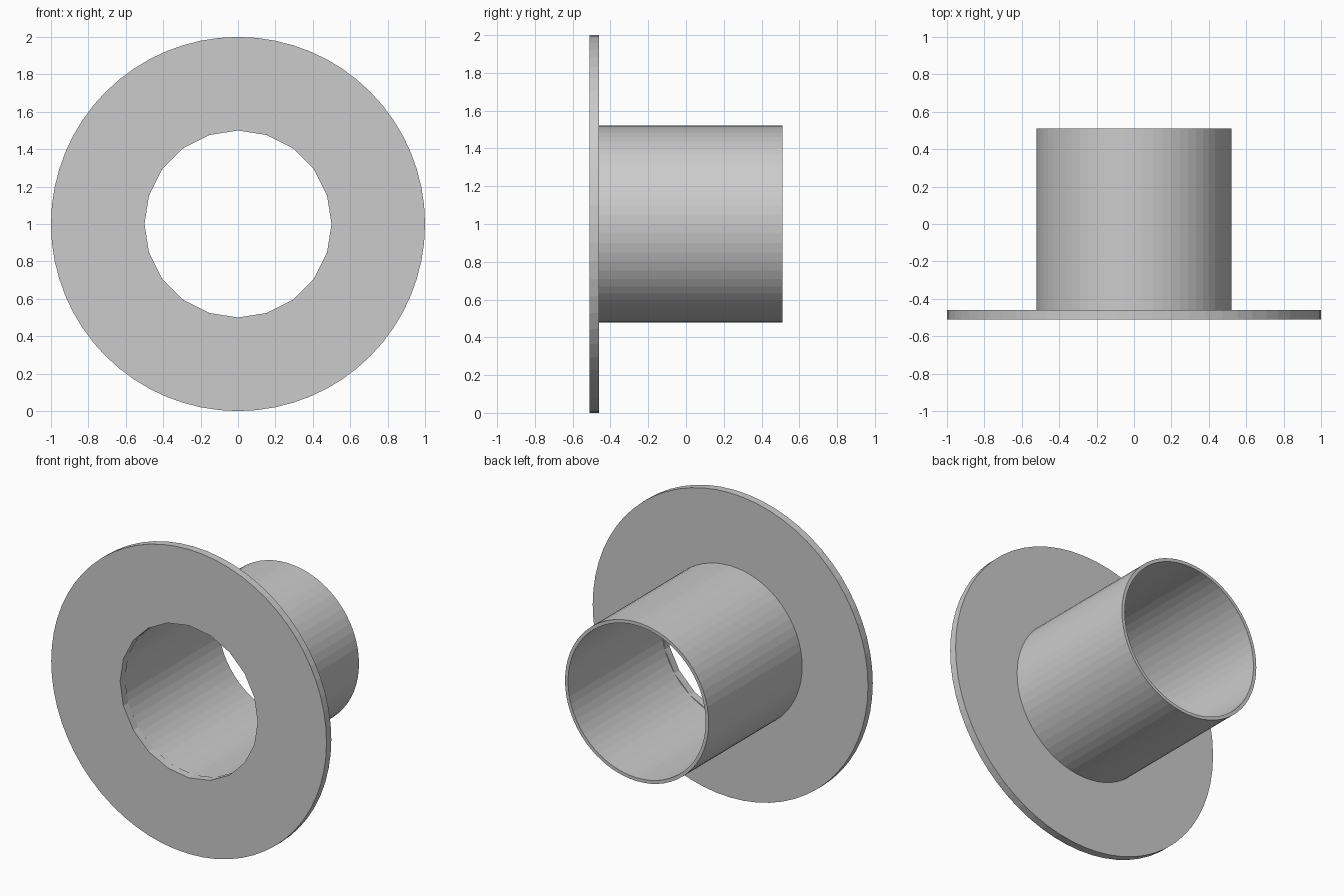
import bpy, bmesh
from math import cos, sin, tau

if "Cube" in bpy.data.objects:
    bpy.data.objects.remove(bpy.data.objects["Cube"])


def circle(bm, radius, sides, y):
    """Ring of connected vertices around the y axis at height z = 1."""
    vs = [bm.verts.new((radius * cos(tau * i / sides), y,
                        1 + radius * sin(tau * i / sides))) for i in range(sides)]
    es = [bm.edges.new((vs[i], vs[(i + 1) % sides])) for i in range(sides)]
    return vs, es


def ring(name, r_out, n_out, r_in, n_in, y0, y1):
    """Flat annulus at y0, extruded to y1; the two rims may differ in sides."""
    bm = bmesh.new()
    vo, eo = circle(bm, r_out, n_out, y0)
    vi, ei = circle(bm, r_in, n_in, y0)
    if n_out == n_in:
        for i in range(n_out):
            j = (i + 1) % n_out
            bm.faces.new((vo[i], vo[j], vi[j], vi[i]))
    else:
        # Stitch unequal rims by advancing whichever lags behind
        a = b = 0
        while a < n_out or b < n_in:
            if b == n_in or (a < n_out and (a + 1) * n_in <= (b + 1) * n_out):
                bm.faces.new((vo[a], vo[(a + 1) % n_out], vi[b % n_in]))
                a += 1
            else:
                bm.faces.new((vo[a % n_out], vi[(b + 1) % n_in], vi[b]))
                b += 1
    res = bmesh.ops.extrude_face_region(bm, geom=bm.faces[:], use_keep_orig=True)
    moved = [g for g in res["geom"] if isinstance(g, bmesh.types.BMVert)]
    bmesh.ops.translate(bm, verts=moved, vec=(0, y1 - y0, 0))
    bmesh.ops.recalc_face_normals(bm, faces=bm.faces[:])
    mesh = bpy.data.meshes.new(name)
    bm.to_mesh(mesh)
    bm.free()
    obj = bpy.data.objects.new(name, mesh)
    bpy.context.collection.objects.link(obj)
    return obj


# Front flange: round disc with a 20-sided opening
ring("flange", 1.0, 64, 0.5, 20, -0.51, -0.46)

# Pipe sleeve behind the flange
ring("sleeve", 0.522, 64, 0.5, 64, -0.46, 0.51)
